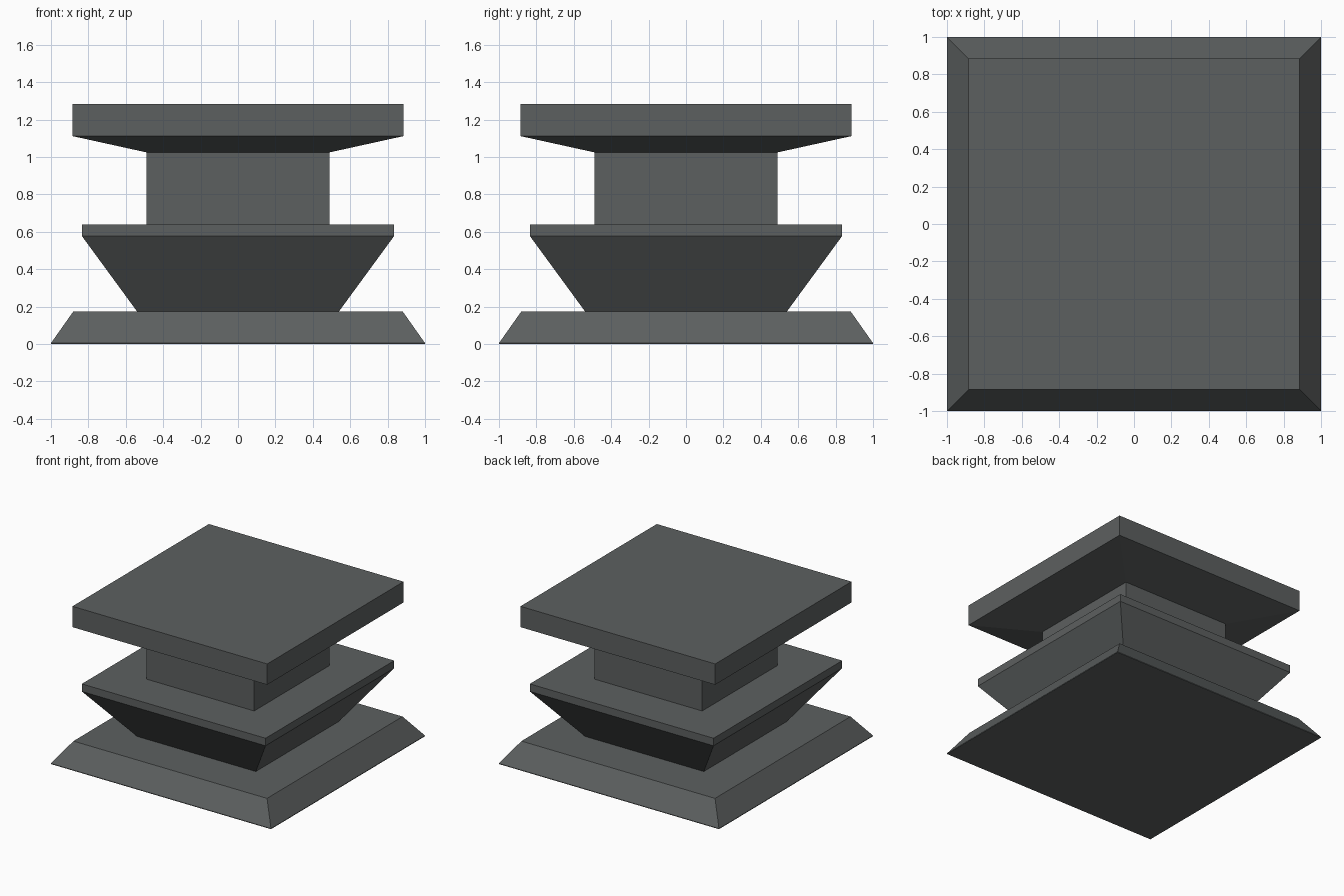
import bpy, bmesh

if "Cube" in bpy.data.objects:
    bpy.data.objects.remove(bpy.data.objects["Cube"])

stone = bpy.data.materials.new("dark slate grey")
stone.diffuse_color = (0.108, 0.117, 0.117, 1.0)
stone.use_nodes = True
stone.node_tree.nodes["Principled BSDF"].inputs["Base Color"].default_value = stone.diffuse_color


def square_part(name, profile):
    """Closed square solid lofted through (half width, height) rings."""
    bm = bmesh.new()
    rings = []
    for half, z in profile:
        rings.append([bm.verts.new((sx * half, sy * half, z))
                      for sx, sy in ((-1, -1), (1, -1), (1, 1), (-1, 1))])
    for low, high in zip(rings, rings[1:]):
        for i in range(4):
            j = (i + 1) % 4
            bm.faces.new((low[i], low[j], high[j], high[i]))
    bm.faces.new(rings[0][::-1])
    bm.faces.new(rings[-1])
    bmesh.ops.recalc_face_normals(bm, faces=bm.faces)
    mesh = bpy.data.meshes.new(name)
    bm.to_mesh(mesh)
    bm.free()
    mesh.materials.append(stone)
    obj = bpy.data.objects.new(name, mesh)
    bpy.context.collection.objects.link(obj)
    return obj


# Sloped foot
square_part("base", [(1.0, 0.0), (1.0, 0.005), (0.88, 0.175)])
# Flared middle with a thin upright rim
square_part("flared_tier", [(0.54, 0.175), (0.835, 0.578), (0.835, 0.64)])
# Straight neck
square_part("neck", [(0.49, 0.64), (0.49, 1.025)])
# Top slab with a sloped underside
square_part("top_slab", [(0.49, 1.025), (0.885, 1.112), (0.885, 1.283)])
